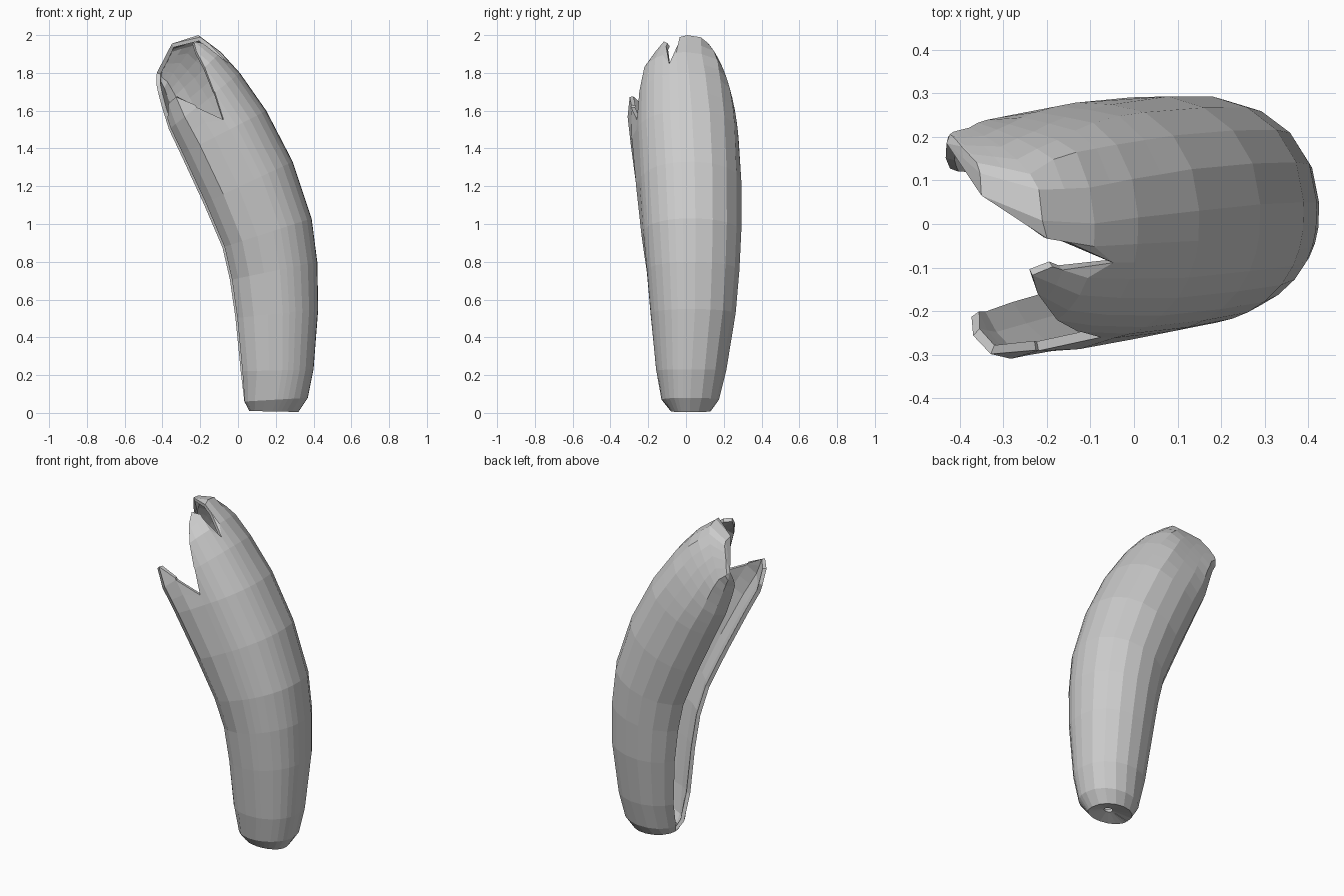
import bpy, bmesh
from math import sin, cos, radians, copysign

if "Cube" in bpy.data.objects:
    bpy.data.objects.remove(bpy.data.objects["Cube"])

# cross-sections along the bent pod: convex-side x,z / concave-side x,z / y centre, front and back half-width
SECTIONS = [
    (.22, .035, .17, .035, .01, .02, .02),
    (.32, .005, .06, .01, .01, .09, .12),
    (.37, .08, .03, .06, .01, .14, .165),
    (.40, .23, .00, .22, .015, .175, .20),
    (.425, .55, -.03, .50, .03, .22, .235),
    (.42, .80, -.06, .70, .03, .24, .255),
    (.39, 1.03, -.10, .87, .03, .26, .265),
    (.29, 1.33, -.20, 1.10, .025, .275, .27),
    (.15, 1.60, -.32, 1.36, .01, .275, .275),
    (.01, 1.80, -.38, 1.49, .00, .26, .27),
    (-.09, 1.91, -.415, 1.61, -.01, .235, .27),
    (-.21, 2.00, -.43, 1.68, .00, .18, .25),
    (-.35, 1.955, -.435, 1.73, .06, .12, .18),
    (-.43, 1.80, -.43, 1.80, .185, .00, .00),
]
# strip angle around the section (0 = convex side) and how far up each strip reaches
STRIPS = [(-152, 9.4), (-138, 9.9), (-120, 9.9), (-100, 9.1), (-80, 8.3),
          (-71, 9.1), (-62, 10.0), (-51, 10.7), (-38, 11.0), (-26, 10.7),
          (-17, 9.5), (-8, 10.9), (3, 13), (22, 13), (42, 13), (62, 13),
          (82, 13), (102, 13), (122, 13), (142, 13), (158, 13)]
ROWS = list(range(9)) + [8 + .5 * i for i in range(1, 11)]


def clamp(v):
    return max(0, min(1, v))


def point(angle, t):
    i = min(int(t), len(SECTIONS) - 2)
    f = t - i
    rx, rz, lx, lz, yc, hf, hb = [a + (b - a) * f for a, b in zip(SECTIONS[i], SECTIONS[i + 1])]
    # seam closes at the foot
    angle *= 1 + clamp((3 - t) / 2) * (179 / (152 if angle < 0 else 158) - 1)
    c, s = cos(radians(angle)), sin(radians(angle))
    power = .88
    if angle > 90:                              # back lobe is boxier near its free edge
        power -= .38 * clamp((t - 6) / 3) * (.5 if angle > 155 else 1)
    elif angle > 0:                             # and slimmer along the ridge
        power += .3 * clamp((t - 8) / 3)
    s = copysign(abs(s) ** power, s)
    w = (1 + c) / 2
    y = yc + (hb if s > 0 else hf) * s
    x, z = lx + (rx - lx) * w, lz + (rz - lz) * w
    if angle < -85:                             # front flap splays outwards
        y -= .08 * clamp((t - 5) / 4) * clamp((-85 - angle) / 35)
    if z > 1.35 and t < 12.9:                   # crown of the back lobe rounds over
        y = min(y, .285 * max(.02, 1 - ((z - 1.3) / .72) ** 2) ** .5)
    return x, y, z


bm = bmesh.new()
grid = {}


def vert(j, t):
    if (j, t) not in grid:
        grid[j, t] = bm.verts.new(point(STRIPS[j][0], t))
    return grid[j, t]


# pod skin with slits between the three lobes
for j in range(len(STRIPS) - 1):
    ta, tb = STRIPS[j][1], STRIPS[j + 1][1]
    for lo, hi in zip(ROWS, ROWS[1:]):
        if abs(min(lo, ta) - min(lo, tb)) > .6:
            continue
        ring = [vert(j, min(lo, ta)), vert(j + 1, min(lo, tb)),
                vert(j + 1, min(hi, tb)), vert(j, min(hi, ta))]
        ring = list(dict.fromkeys(ring))
        if len(ring) > 2:
            bm.faces.new(ring)
bmesh.ops.remove_doubles(bm, verts=bm.verts, dist=.002)
bmesh.ops.delete(bm, geom=[v for v in bm.verts if not v.link_faces], context='VERTS')

mesh = bpy.data.meshes.new("split_pod")
bm.to_mesh(mesh)
bm.free()
pod = bpy.data.objects.new("split_pod", mesh)
bpy.context.collection.objects.link(pod)

# wall thickness, grown inwards
wall = pod.modifiers.new("wall", 'SOLIDIFY')
wall.thickness = .022
wall.offset = -1
